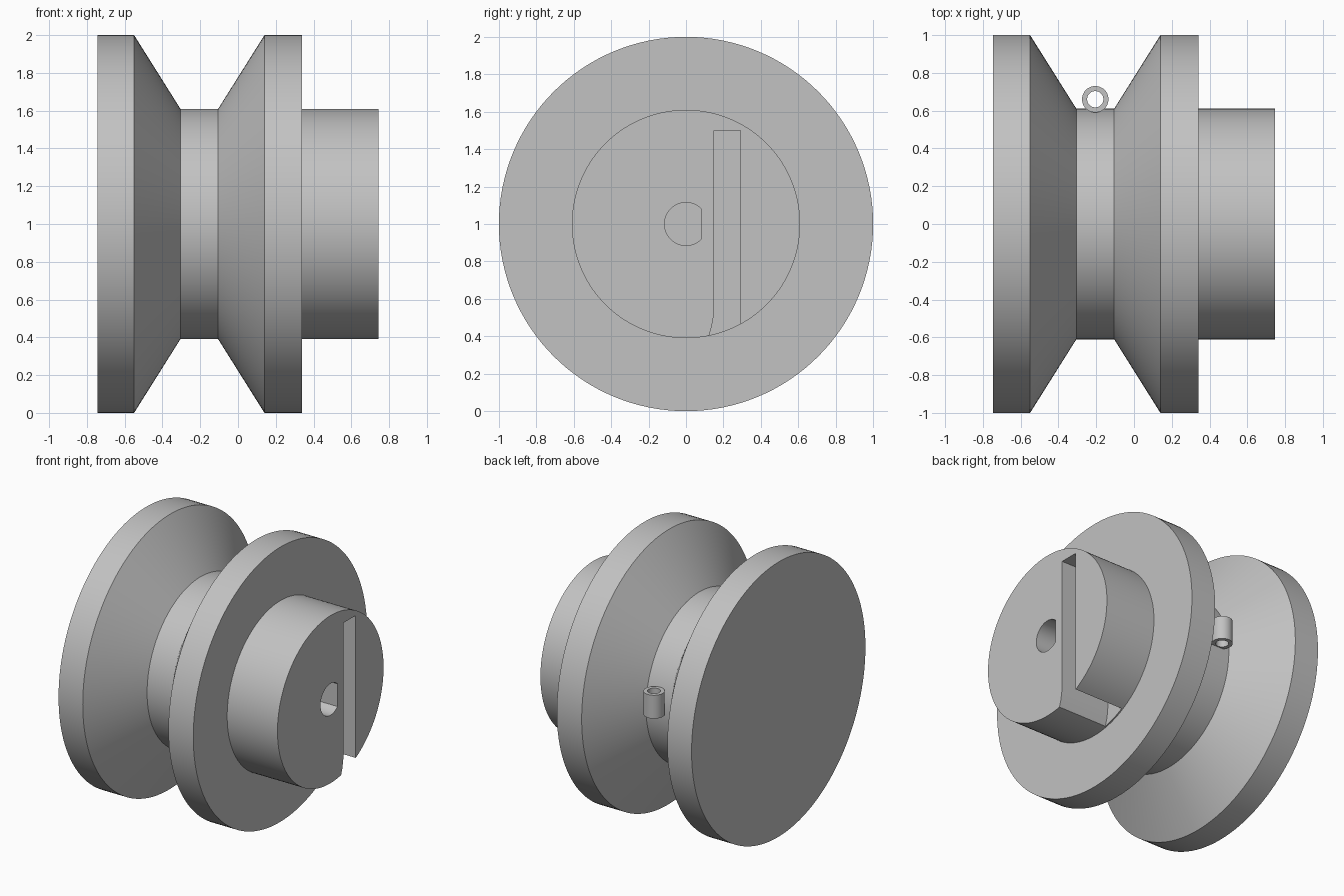
import bpy, bmesh
from math import sin, cos, tau, radians, acos

if "Cube" in bpy.data.objects:
    bpy.data.objects.remove(bpy.data.objects["Cube"])

grey = bpy.data.materials.new("light grey")
grey.use_nodes = True
colour = (0.54, 0.54, 0.54, 1)
grey.diffuse_color = colour
grey.node_tree.nodes["Principled BSDF"].inputs["Base Color"].default_value = colour

SIDES = 128
AXIS_Z = 1.0


def make_object(name, bm):
    bmesh.ops.recalc_face_normals(bm, faces=bm.faces)
    mesh = bpy.data.meshes.new(name)
    bm.to_mesh(mesh)
    bm.free()
    mesh.materials.append(grey)
    ob = bpy.data.objects.new(name, mesh)
    bpy.context.collection.objects.link(ob)
    return ob


def lathe_x(name, profile):
    """Revolve (x, radius) points around the horizontal axle."""
    bm = bmesh.new()
    rings = [[bm.verts.new((x, r * cos(tau * i / SIDES), AXIS_Z + r * sin(tau * i / SIDES)))
              for i in range(SIDES)] for x, r in profile]
    for a, b in zip(rings, rings[1:]):
        for i in range(SIDES):
            j = (i + 1) % SIDES
            bm.faces.new((a[i], a[j], b[j], b[i]))
    bm.faces.new(rings[0])
    bm.faces.new(rings[-1])
    return make_object(name, bm)


def prism_x(name, outline, x0, x1):
    """Extrude a (y, z) outline along x."""
    bm = bmesh.new()
    face = bm.faces.new([bm.verts.new((x0, y, z)) for y, z in outline])
    out = bmesh.ops.extrude_face_region(bm, geom=[face])
    moved = [v for v in out["geom"] if isinstance(v, bmesh.types.BMVert)]
    bmesh.ops.translate(bm, verts=moved, vec=(x1 - x0, 0, 0))
    return make_object(name, bm)


def cut(target, cutter):
    mod = target.modifiers.new("cut", 'BOOLEAN')
    mod.operation = 'DIFFERENCE'
    mod.solver = 'EXACT'
    mod.object = cutter
    bpy.context.view_layer.objects.active = target
    bpy.ops.object.modifier_apply(modifier=mod.name)
    bpy.data.objects.remove(cutter)


def smooth(ob):
    bpy.ops.object.select_all(action='DESELECT')
    ob.select_set(True)
    bpy.context.view_layer.objects.active = ob
    bpy.ops.object.shade_smooth_by_angle(angle=radians(25))


# Grooved wheel with hub
wheel = lathe_x("pulley_wheel", [
    (-0.745, 1), (-0.55, 1), (-0.305, 0.61), (-0.105, 0.61),
    (0.14, 1), (0.34, 1), (0.34, 0.61), (0.745, 0.61)])

# D-shaped axle bore
bore_r, flat_y = 0.115, 0.08
start = acos(flat_y / bore_r)
steps = 40
angles = [start + (tau - 2 * start) * i / steps for i in range(steps + 1)]
bore = prism_x("bore_cutter",
               [(bore_r * cos(a), AXIS_Z + bore_r * sin(a)) for a in angles], 0.345, 0.9)
cut(wheel, bore)

# Slot open at the lower rim of the hub, flared at one corner
slot = prism_x("slot_cutter", [
    (0.29, 1.5), (0.15, 1.5), (0.15, 0.56), (0.146, 0.5),
    (0.137, 0.45), (0.122, 0.4), (0.11, 0.37), (0.29, 0.37)], 0.35, 0.9)
cut(wheel, slot)
smooth(wheel)

# Small cord eyelet on the groove floor
bm = bmesh.new()
n = 48
loops = [[bm.verts.new((-0.205 + r * cos(tau * i / n), 0.66 + r * sin(tau * i / n), z))
          for i in range(n)]
         for r, z in ((0.07, 1.0), (0.07, 1.17), (0.043, 1.17), (0.043, 1.0))]
for k in range(4):
    a, b = loops[k], loops[(k + 1) % 4]
    for i in range(n):
        j = (i + 1) % n
        bm.faces.new((a[i], a[j], b[j], b[i]))
smooth(make_object("cord_eyelet", bm))
